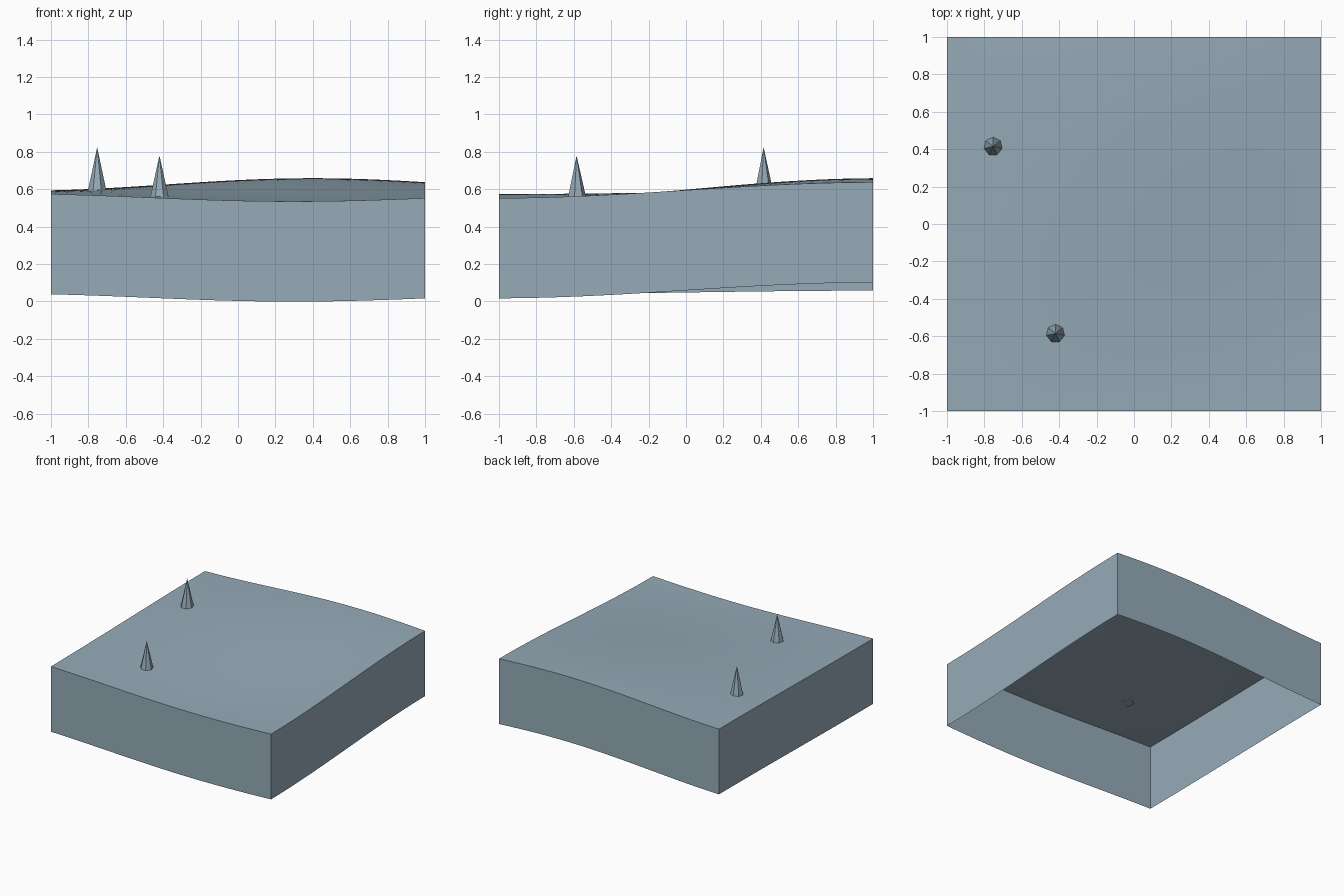
import bpy
import bmesh
import math
from mathutils import Matrix

cube = bpy.data.objects.get("Cube")
if cube:
    bpy.data.objects.remove(cube, do_unlink=True)

SKIRT = 0.536
CELLS = 32

# One blue-grey colour for everything
blue_grey = bpy.data.materials.new("blue_grey")
colour = (0.305, 0.407, 0.479, 1)
blue_grey.diffuse_color = colour
blue_grey.use_nodes = True
bsdf = blue_grey.node_tree.nodes["Principled BSDF"]
bsdf.inputs["Base Color"].default_value = colour
bsdf.inputs["Roughness"].default_value = 0.9


def height(x, y):
    """Ground height: a dip along the front blends into a rise at the back."""
    front = 0.556 - 0.021 * math.cos(2 * (x - 0.3))
    back = 0.6255 + 0.0335 * math.cos(2 * (x - 0.4))
    blend = 0.5 + 0.5 * math.sin(1.5 * y)
    return front + (back - front) * blend


def finish(name, bm):
    mesh = bpy.data.meshes.new(name)
    bm.to_mesh(mesh)
    bm.free()
    mesh.materials.append(blue_grey)
    obj = bpy.data.objects.new(name, mesh)
    bpy.context.collection.objects.link(obj)
    return obj


# Rolling ground sheet with an open-bottomed skirt of constant depth
bm = bmesh.new()
bmesh.ops.create_grid(bm, x_segments=CELLS, y_segments=CELLS, size=1)
for v in bm.verts:
    v.co.z = height(v.co.x, v.co.y)
rim = [e for e in bm.edges if e.is_boundary]
skirt = bmesh.ops.extrude_edge_only(bm, edges=rim)["geom"]
lower = [g for g in skirt if isinstance(g, bmesh.types.BMVert)]
bmesh.ops.translate(bm, verts=lower, vec=(0, 0, -SKIRT))

# Face the sheet upward and the skirt outward
bm.normal_update()
for f in bm.faces:
    c = f.calc_center_median()
    n = f.normal
    is_wall = abs(n.z) < 0.3
    if (n.x * c.x + n.y * c.y if is_wall else n.z) < 0:
        f.normal_flip()
ground = finish("ground", bm)
bpy.ops.object.select_all(action='DESELECT')
ground.select_set(True)
bpy.context.view_layer.objects.active = ground
bpy.ops.object.shade_smooth_by_angle(angle=math.radians(30))


# Seven-sided spikes standing on the ground
def spike(name, x, y, tip):
    base = height(x, y) - 0.006
    spike_bm = bmesh.new()
    bmesh.ops.create_cone(
        spike_bm, cap_ends=True, segments=7, radius1=0.051, radius2=0,
        depth=tip - base, matrix=Matrix.Translation((x, y, (base + tip) / 2)))
    return finish(name, spike_bm)


spike("back_spike", -0.753, 0.415, 0.825)
spike("front_spike", -0.42, -0.585, 0.78)
